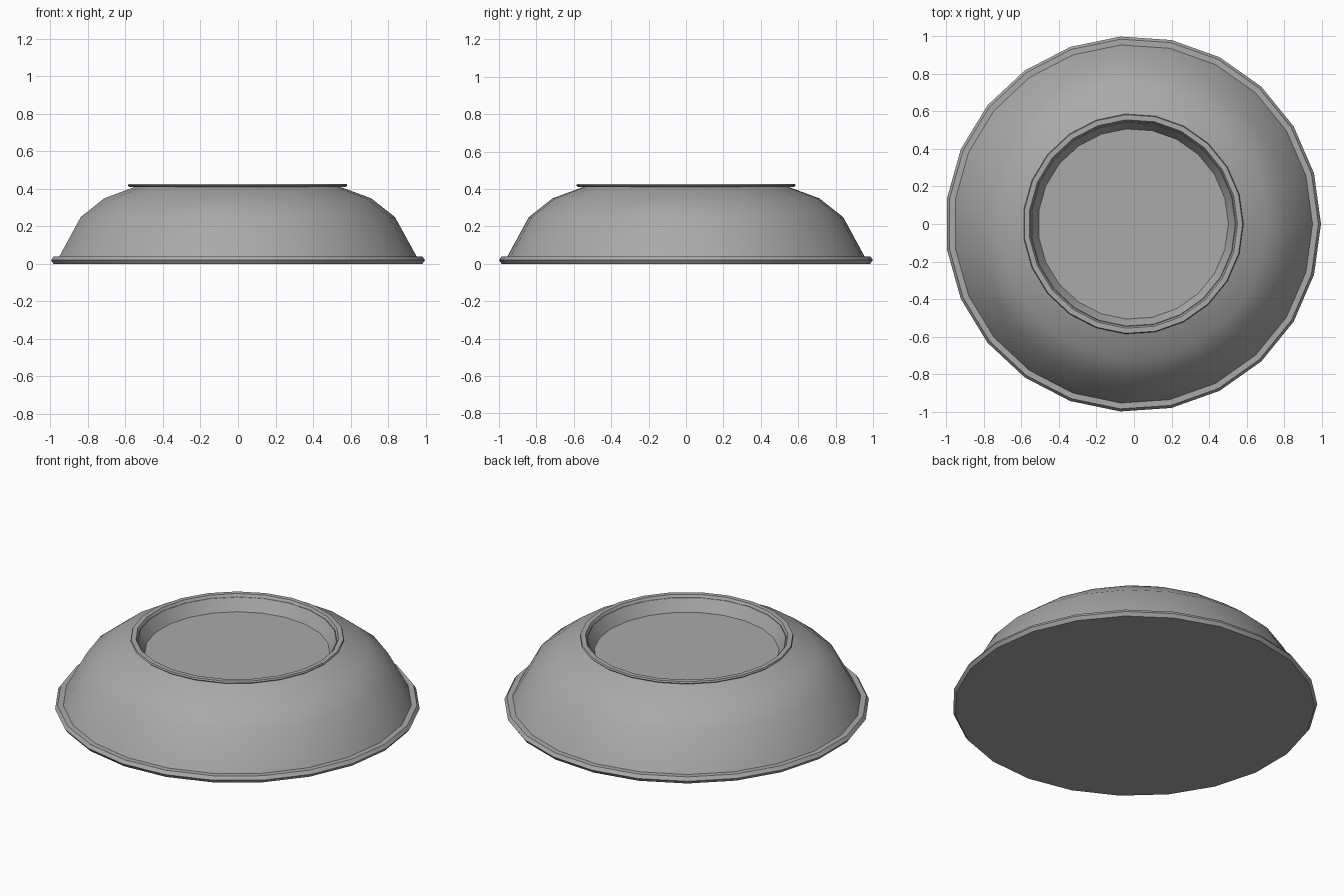
import bpy, bmesh, math

SIDES = 23
OFFSET_X = -0.0047  # centres the odd-sided outline

cube = bpy.data.objects.get("Cube")
if cube:
    bpy.data.objects.remove(cube, do_unlink=True)

grey = bpy.data.materials.new("plain_grey")
grey.use_nodes = True
colour = (0.4, 0.4, 0.4, 1)
grey.diffuse_color = colour
grey.node_tree.nodes["Principled BSDF"].inputs["Base Color"].default_value = colour


def lathe(name, profile, cap_start=False, cap_end=False):
    """Spin (radius, height) points about z, walking the outside counter-clockwise."""
    bm = bmesh.new()
    rings = []
    for r, z in profile:
        angles = [math.tau * k / SIDES for k in range(SIDES)]
        rings.append([bm.verts.new((r * math.cos(a) + OFFSET_X, r * math.sin(a), z))
                      for a in angles])
    for low, high in zip(rings, rings[1:]):
        for k in range(SIDES):
            n = (k + 1) % SIDES
            bm.faces.new((low[k], low[n], high[n], high[k]))
    if cap_start:
        bm.faces.new(rings[0][::-1])
    if cap_end:
        bm.faces.new(rings[-1])
    mesh = bpy.data.meshes.new(name)
    bm.to_mesh(mesh)
    bm.free()
    mesh.materials.append(grey)
    obj = bpy.data.objects.new(name, mesh)
    bpy.context.collection.objects.link(obj)
    bpy.ops.object.select_all(action='DESELECT')
    obj.select_set(True)
    bpy.context.view_layer.objects.active = obj
    bpy.ops.object.shade_smooth_by_angle(angle=math.radians(30))
    return obj


# Wide lip closed by a flat underside
lathe("lip", [(0.988, 0), (1.002, 0.02), (0.988, 0.04), (0.95, 0.04)], cap_start=True)

# Curved wall of the bowl
lathe("bowl_wall", [(0.957, 0.04), (0.842, 0.25), (0.715, 0.35), (0.545, 0.413)])

# Raised foot ring with its sloping inside and sunken floor
lathe("foot_ring", [(0.545, 0.411), (0.58, 0.411), (0.588, 0.418), (0.584, 0.427),
                    (0.557, 0.427), (0.508, 0.34)], cap_end=True)
